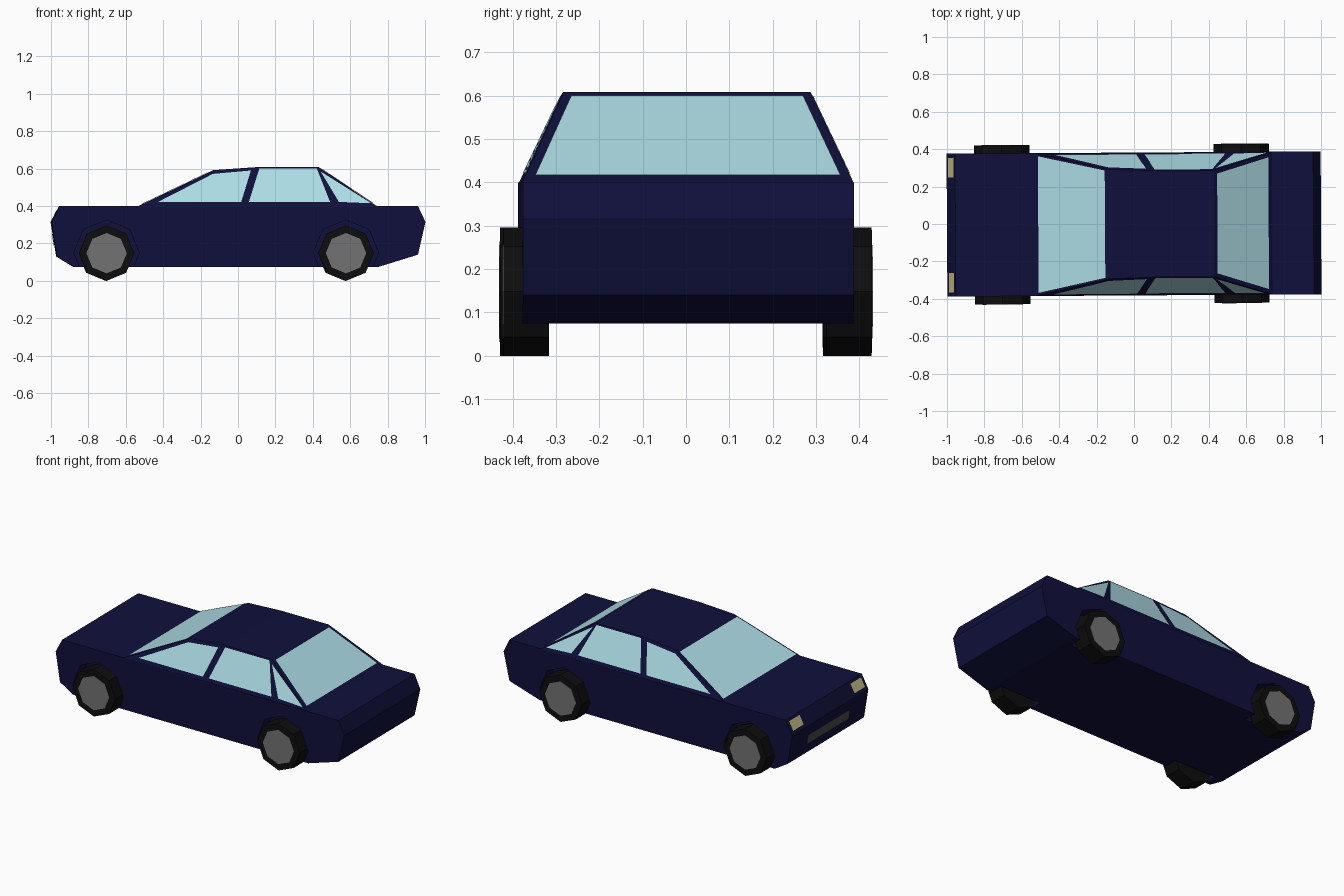
import bpy, math

if "Cube" in bpy.data.objects:
    bpy.data.objects.remove(bpy.data.objects["Cube"])

YAW = 0.006  # the whole car sits very slightly turned


def material(name, r, g, b):
    m = bpy.data.materials.new(name)
    m.diffuse_color = (r, g, b, 1)
    m.use_nodes = True
    m.node_tree.nodes["Principled BSDF"].inputs["Base Color"].default_value = m.diffuse_color
    return m


PAINT = material("paint", 0.005, 0.005, 0.045)
GLASS = material("glass", 0.42, 0.72, 0.79)
RUBBER = material("rubber", 0.004, 0.004, 0.004)
METAL = material("metal", 0.17, 0.17, 0.17)
LAMP = material("lamp", 0.6, 0.53, 0.25)
GRILLE = material("grille", 0.07, 0.07, 0.07)


def make(name, verts, faces, mat=None):
    me = bpy.data.meshes.new(name)
    me.from_pydata(verts, [], faces)
    ob = bpy.data.objects.new(name, me)
    bpy.context.collection.objects.link(ob)
    ob.rotation_euler.z = YAW
    if mat:
        me.materials.append(mat)
    return ob


def loft(name, profile, y0, y1, mat=None):
    """Sweep an (x, z) profile across y; y0 and y1 are functions of z."""
    n = len(profile)
    verts = [(x, y0(z), z) for x, z in profile] + [(x, y1(z), z) for x, z in profile]
    faces = [tuple(range(n)), tuple(range(2 * n - 1, n - 1, -1))]
    faces += [(i, i + n, (i + 1) % n + n, (i + 1) % n) for i in range(n)]
    ob = make(name, verts, faces, mat)
    # profiles run clockwise seen from -y, so turn the faces outward
    ob.data.flip_normals()
    return ob


def prism(name, profile, y0, y1, mat=None):
    a, b = min(y0, y1), max(y0, y1)
    return loft(name, profile, lambda z: a, lambda z: b, mat)


def octagon(cx, cz, r):
    return [(cx + r * math.sin(i * math.pi / 4), cz + r * math.cos(i * math.pi / 4))
            for i in range(8)]


def side_y(z):
    return 0.382 - 0.467 * (z - 0.40)


# Lower body
body = prism("body", [(-1, .315), (-.955, .40), (.96, .40), (1, .315), (.96, .14),
                      (.75, .075), (-.88, .075), (-.97, .13)], -.382, .382, PAINT)

# Cabin with inward-leaning sides
loft("cabin", [(-.53, .39), (-.53, .40), (-.13, .592), (.10, .608), (.43, .608),
               (.74, .40), (.74, .39)],
     lambda z: -side_y(max(z, .40)), lambda z: side_y(max(z, .40)), PAINT)

# Wheels and wheel arches
for end, cx in (("front", -.705), ("rear", .575)):
    for side, s in (("right", -1), ("left", 1)):
        cutter = prism("arch_cutter", octagon(cx, .15, .175), s * .30, s * .50)
        cutter.hide_render = True
        cutter.display_type = 'WIRE'
        cut = body.modifiers.new("arch", 'BOOLEAN')
        cut.operation = 'DIFFERENCE'
        cut.solver = 'EXACT'
        cut.object = cutter
        prism(f"{end}_{side}_tyre", octagon(cx, .148, .148), s * .32, s * .425, RUBBER)
        prism(f"{end}_{side}_rim", octagon(cx, .148, .108), s * .36, s * .427, METAL)

# Side windows
windows = {
    "front_window": [(-.43, .422), (-.136, .572), (.067, .590), (.015, .422)],
    "rear_window": [(.056, .422), (.112, .600), (.42, .600), (.49, .422)],
    "quarter_window": [(.537, .422), (.44, .585), (.71, .415)],
}
for name, pts in windows.items():
    for side, s in (("right", -1), ("left", 1)):
        verts = [(x, s * (side_y(z) + .002), z) for x, z in pts]
        order = range(len(pts)) if s > 0 else reversed(range(len(pts)))
        make(f"{side}_{name}", verts, [tuple(order)], GLASS)


def panel(name, low, high, mat):
    """Four-sided panel across the car; low and high are (x, z, y from, y to)."""
    (xa, za, a0, a1), (xb, zb, b0, b1) = low, high
    verts = [(xa, a0, za), (xa, a1, za), (xb, b1, zb), (xb, b0, zb)]
    return make(name, verts, [(0, 1, 2, 3) if name.startswith("back") else (3, 2, 1, 0)], mat)


# Windscreen and back glass
panel("windscreen", (-.512, .412, -.365, .365), (-.155, .583, -.287, .287), GLASS)
panel("back_glass", (.72, .417, -.352, .352), (.446, .601, -.267, .267), GLASS)

# Headlights and grille on the nose
for side, s in (("right", -1), ("left", 1)):
    a, b = sorted((s * .255, s * .36))
    panel(f"{side}_headlight", (-.992, .335, a, b), (-.964, .388, a, b), LAMP)
panel("grille", (-.984, .19, -.21, .21), (-.994, .25, -.21, .21), GRILLE)
